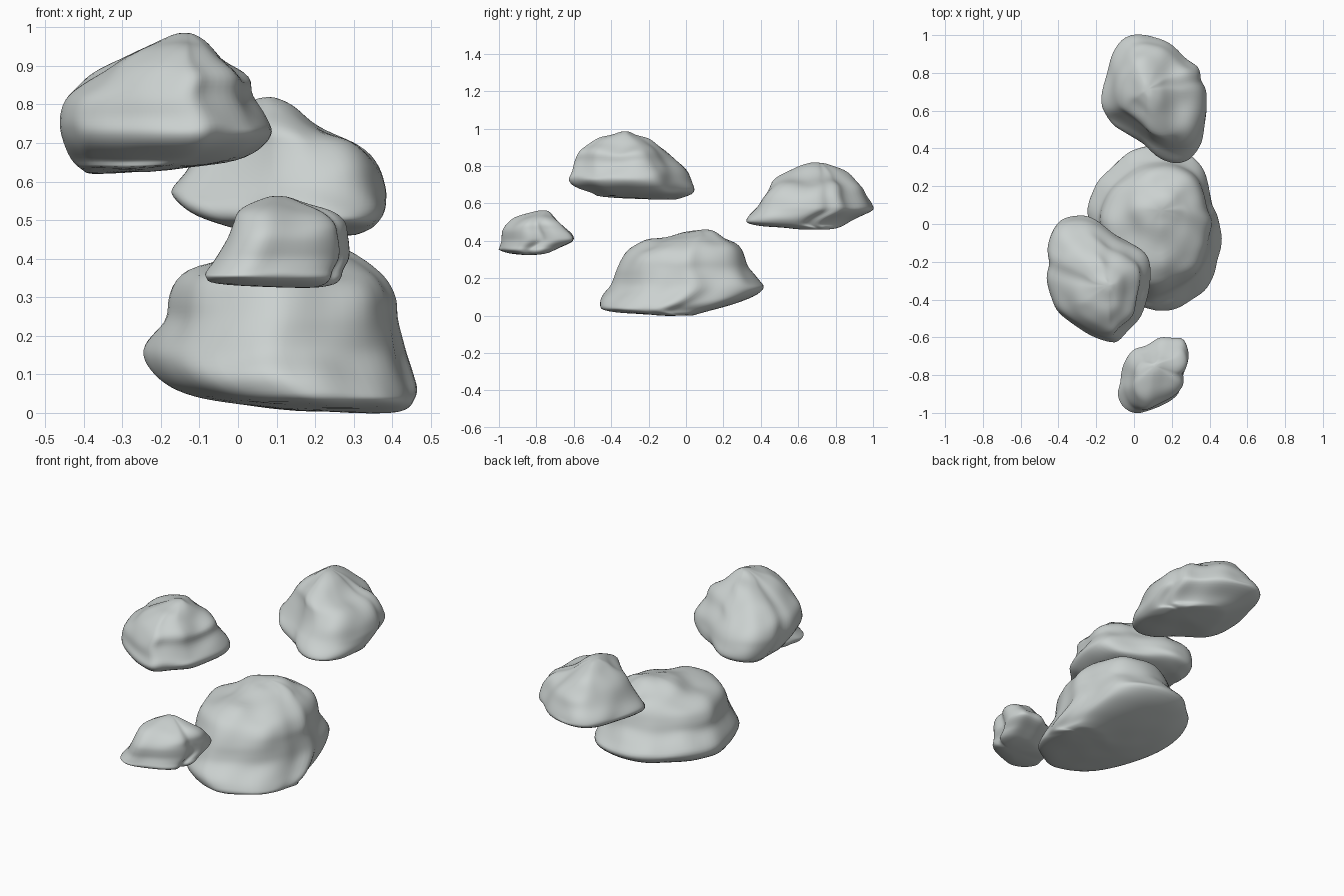
import bpy, bmesh
from mathutils import Vector, noise

stone = bpy.data.materials.new("pale_grey_stone")
stone.diffuse_color = (0.60, 0.64, 0.63, 1)


def spline(p, t, closed):
    """Catmull-Rom point at parameter t through tuples p."""
    n, i = len(p), int(t)
    f = t - i
    at = lambda k: p[k % n] if closed else p[max(0, min(n - 1, k))]
    return [0.5 * (2 * b + (c - a) * f + (2*a - 5*b + 4*c - d) * f * f
                   + (3*b - a - 3*c + d) * f ** 3)
            for a, b, c, d in zip(at(i - 1), at(i), at(i + 1), at(i + 2))]


def rock(name, plan, levels, bump=0.016, sides=72, steps=4):
    """Stack the plan outline, fitted to (z, x0, x1, y0, y1) at each level."""
    n = len(plan)
    ring = [spline(plan, k * n / sides, True) for k in range(sides)]
    lo = [min(p[a] for p in ring) for a in (0, 1)]
    hi = [max(p[a] for p in ring) for a in (0, 1)]
    ring = [[(p[a] - lo[a]) / (hi[a] - lo[a]) for a in (0, 1)] for p in ring]
    bm = bmesh.new()
    rows = []
    for j in range((len(levels) - 1) * steps + 1):
        z, x0, x1, y0, y1 = spline(levels, j / steps, False)
        rows.append([bm.verts.new((x0 + u * (x1 - x0), y0 + v * (y1 - y0), z))
                     for u, v in ring])
    for a, b in zip(rows, rows[1:]):
        for k in range(sides):
            m = (k + 1) % sides
            bm.faces.new((a[k], a[m], b[m], b[k]))
    # close both ends with a centre point
    for row in (rows[0], rows[-1]):
        c = bm.verts.new(sum((v.co for v in row), Vector()) / sides)
        for k in range(sides):
            bm.faces.new((row[k], row[(k + 1) % sides], c))
    bmesh.ops.recalc_face_normals(bm, faces=bm.faces)
    for _ in range(3):
        bmesh.ops.smooth_vert(bm, verts=bm.verts, factor=0.5, use_axis_x=True,
                              use_axis_y=True, use_axis_z=True)
    # weathered dents
    bm.normal_update()
    for v, nrm in [(v, v.normal.copy()) for v in bm.verts]:
        v.co += nrm * bump * noise.noise(v.co * 7) * max(0.3, nrm.z + 0.5)
    for f in bm.faces:
        f.smooth = True
    me = bpy.data.meshes.new(name)
    bm.to_mesh(me)
    bm.free()
    me.materials.append(stone)
    ob = bpy.data.objects.new(name, me)
    bpy.context.collection.objects.link(ob)


# large rock on the ground
rock("large_rock",
     [(-.24, .06), (-.22, -.06), (-.18, -.2), (-.1, -.36), (.07, -.455), (.16, -.45),
      (.25, -.4), (.36, -.32), (.42, -.2), (.44, -.1), (.465, .01), (.43, .1), (.41, .2),
      (.38, .3), (.31, .37), (.2, .41), (.08, .41), (-.02, .37), (-.11, .29), (-.2, .18)],
     [(.0, .2, .4, -.12, .03), (.012, .08, .44, -.3, .07), (.03, -.06, .457, -.44, .14),
      (.06, -.16, .467, -.46, .25), (.1, -.217, .457, -.45, .36), (.15, -.247, .44, -.405, .42),
      (.2, -.225, .427, -.385, .385), (.25, -.19, .417, -.37, .335), (.3, -.18, .413, -.345, .315),
      (.35, -.147, .38, -.305, .297), (.39, -.06, .315, -.22, .265), (.42, -.0, .27, -.09, .21),
      (.447, .06, .22, -.01, .15), (.462, .12, .16, .05, .09)])

# high rock on the left
rock("high_left_rock",
     [(-.465, -.27), (-.43, -.38), (-.4, -.46), (-.3, -.54), (-.2, -.6), (-.1, -.625),
      (-.05, -.57), (.03, -.5), (.06, -.42), (.09, -.28), (.075, -.16), (0, -.1),
      (-.1, -.05), (-.18, .02), (-.25, .05), (-.35, .04), (-.42, 0), (-.46, -.1), (-.445, -.19)],
     [(.622, -.39, -.3, -.2, -.06), (.635, -.41, -.12, -.46, -.01), (.655, -.432, 0, -.5, .04),
      (.69, -.452, .065, -.6, .047), (.73, -.465, .092, -.632, .03), (.77, -.465, .077, -.612, .01),
      (.82, -.442, .037, -.6, -.03), (.87, -.39, .03, -.577, -.08), (.91, -.33, -.03, -.54, -.14),
      (.945, -.27, -.065, -.485, -.2), (.967, -.22, -.09, -.41, -.27), (.982, -.16, -.12, -.35, -.31)])

# raised rock at the back
rock("back_rock",
     [(.02, 1), (-.06, .97), (-.11, .88), (-.14, .78), (-.17, .64), (-.15, .56), (-.08, .51),
      (.03, .44), (.1, .37), (.2, .33), (.3, .36), (.36, .45), (.38, .55), (.385, .68),
      (.35, .74), (.34, .81), (.28, .86), (.2, .94), (.1, .99)],
     [(.46, .18, .3, .6, .78), (.473, .02, .335, .48, .83), (.49, -.05, .36, .335, .86),
      (.52, -.12, .38, .323, .91), (.56, -.17, .387, .36, 1), (.59, -.172, .385, .385, 1),
      (.64, -.137, .367, .41, .97), (.69, -.1, .317, .44, .95), (.73, -.07, .257, .47, .905),
      (.77, -.03, .193, .55, .857), (.803, .01, .14, .61, .8), (.822, .05, .09, .68, .74)])

# small rock at the front
rock("small_front_rock",
     [(.02, -1), (.1, -.97), (.2, -.92), (.26, -.85), (.255, -.78), (.28, -.74), (.29, -.68),
      (.26, -.605), (.19, -.6), (.12, -.6), (.05, -.64), (-.02, -.66), (-.06, -.72),
      (-.07, -.8), (-.085, -.88), (-.05, -.96)],
     [(.325, .08, .2, -.88, -.8), (.334, -.06, .25, -.95, -.74), (.35, -.085, .268, -1.002, -.7),
      (.37, -.087, .274, -1.002, -.66), (.4, -.065, .29, -.99, -.603), (.43, -.045, .29, -.987, -.608),
      (.46, -.025, .282, -.98, -.64), (.49, -.01, .273, -.957, -.67), (.52, .005, .24, -.917, -.7),
      (.542, .05, .19, -.85, -.72), (.557, .09, .13, -.78, -.74)], 0.012)
